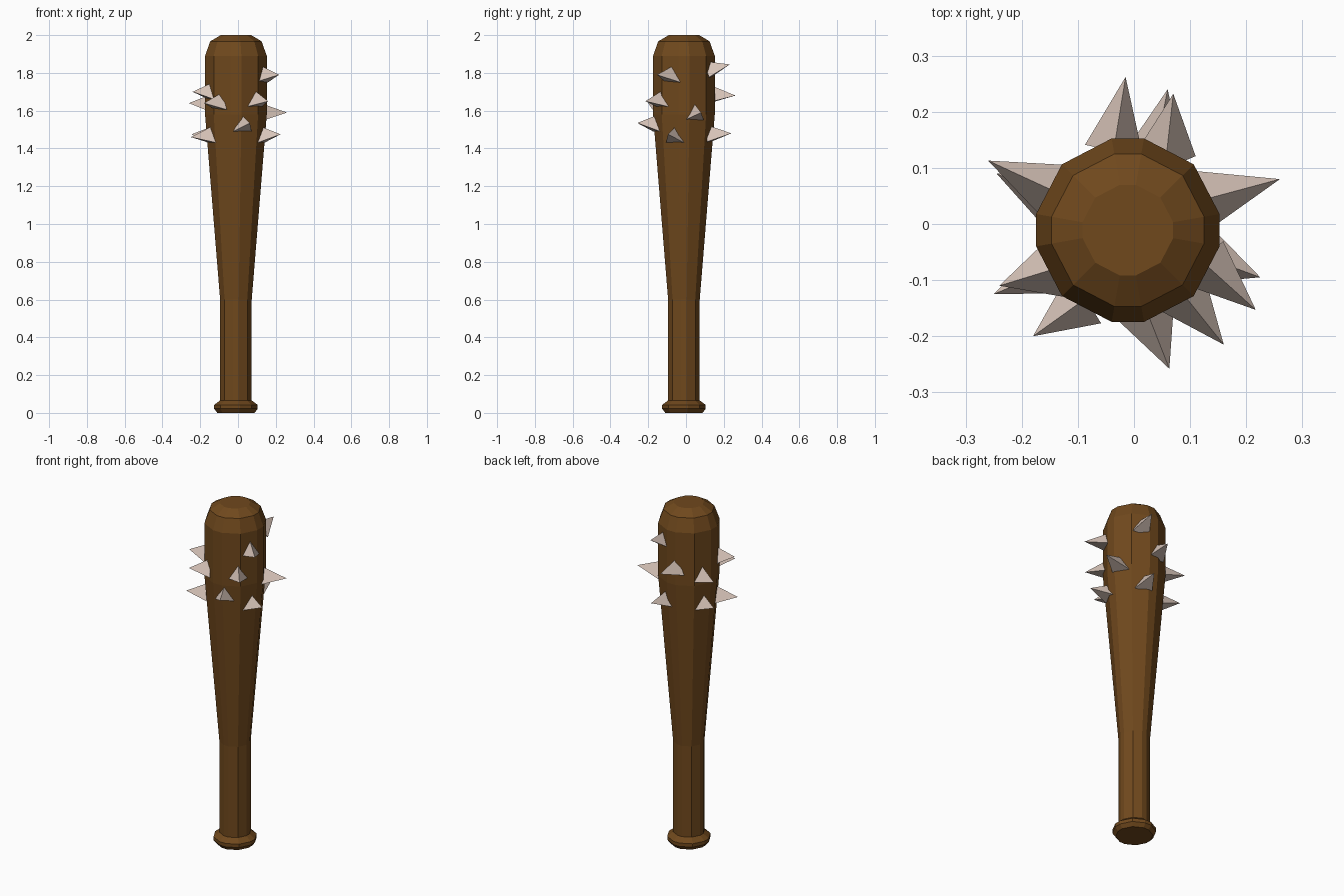
import bpy
import bmesh
from math import cos, sin, radians
from mathutils import Vector

if "Cube" in bpy.data.objects:
    bpy.data.objects.remove(bpy.data.objects["Cube"])

CENTRE = Vector((-0.011, -0.011, 0))


def material(name, color):
    m = bpy.data.materials.new(name)
    m.diffuse_color = (*color, 1)
    m.use_nodes = True
    m.node_tree.nodes["Principled BSDF"].inputs["Base Color"].default_value = m.diffuse_color
    return m


def finish(bm, name, mat):
    bmesh.ops.recalc_face_normals(bm, faces=bm.faces[:])
    mesh = bpy.data.meshes.new(name)
    bm.to_mesh(mesh)
    bm.free()
    mesh.materials.append(mat)
    obj = bpy.data.objects.new(name, mesh)
    bpy.context.collection.objects.link(obj)
    return obj


wood = material("wood", (0.16, 0.065, 0.012))
bone = material("bone", (0.68, 0.55, 0.48))

# Club: 12-sided section (square with wide chamfers) swept up a radius/height profile
angles = [radians(q + a) for q in (0, 90, 180, 270) for a in (10, 45, 80)]
profile = [
    (0.100, 0.0), (0.117, 0.022), (0.117, 0.042), (0.085, 0.066),   # knob
    (0.085, 0.60), (0.166, 1.58), (0.166, 1.89),                    # grip and barrel
    (0.138, 1.967), (0.082, 2.0),                                   # rounded end
]
bm = bmesh.new()
rings = [[bm.verts.new(CENTRE + Vector((r * cos(a), r * sin(a), z))) for a in angles]
         for r, z in profile]
n = len(angles)
for low, high in zip(rings, rings[1:]):
    for i in range(n):
        j = (i + 1) % n
        bm.faces.new((low[i], low[j], high[j], high[i]))
bm.faces.new(rings[0][::-1])
bm.faces.new(rings[-1])
finish(bm, "club", wood)


# Spikes: three-sided pyramids set into the barrel
def spike(name, tip, base_angle, base_z, size=0.06):
    a = radians(base_angle)
    r = 0.145 if base_z > 1.5 else 0.137
    base = CENTRE + Vector((r * cos(a), r * sin(a), base_z))
    out = (Vector(tip) - base).normalized()
    side = Vector((0, 0, 1)).cross(out).normalized()
    up = out.cross(side)
    bm = bmesh.new()
    corners = [bm.verts.new(base + size * (up * cos(t) + side * sin(t)))
               for t in map(radians, (0, 120, 240))]
    point = bm.verts.new(tip)
    bm.faces.new(corners)
    for i in range(3):
        bm.faces.new((corners[i], corners[(i + 1) % 3], point))
    finish(bm, name, bone)


# tip position, base angle around the barrel, base height
spikes = [
    ((0.217, -0.153, 1.79), -23, 1.78),
    ((0.160, -0.215, 1.65), -49, 1.65),
    ((0.063, -0.258, 1.535), -77, 1.52),
    ((0.260, 0.080, 1.59), 22, 1.58),
    ((0.225, -0.095, 1.475), -19, 1.46),
    ((0.070, 0.232, 1.845), 62, 1.805),
    ((-0.015, 0.262, 1.68), 100, 1.675),
    ((0.060, 0.240, 1.48), 70, 1.465),
    ((-0.260, 0.113, 1.64), 152, 1.63),
    ((-0.245, 0.090, 1.475), 157, 1.46),
    ((-0.240, -0.110, 1.70), 208, 1.69),
    ((-0.250, -0.125, 1.46), 208, 1.46),
    ((-0.180, -0.200, 1.64), 238, 1.635),
]
for i, (tip, angle, z) in enumerate(spikes, 1):
    spike(f"spike_{i}", tip, angle, z)
